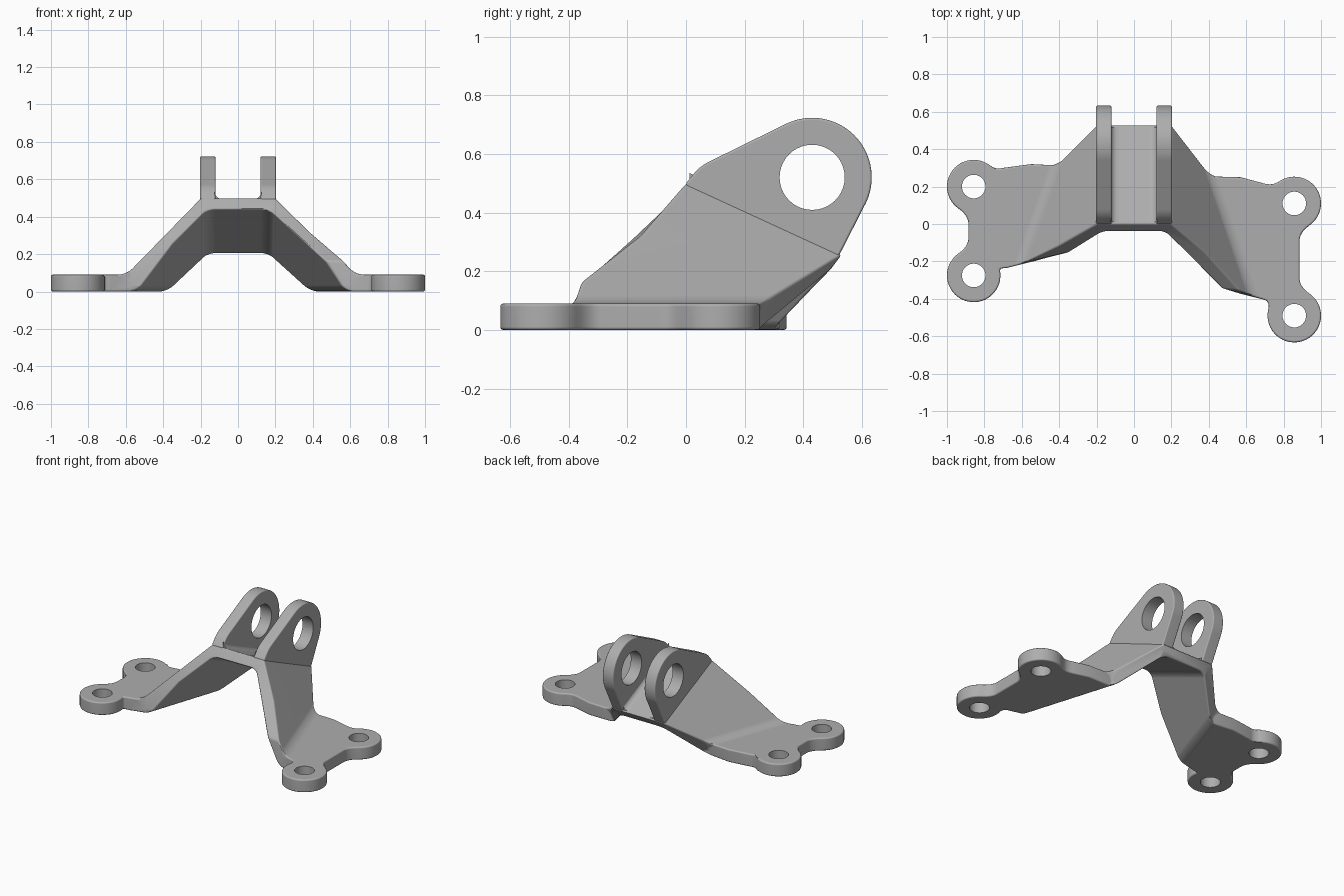
import bpy, bmesh
from math import radians, cos, sin, pi
from mathutils import Vector, Matrix

if "Cube" in bpy.data.objects:
    bpy.data.objects.remove(bpy.data.objects["Cube"], do_unlink=True)

# One bare metal colour
metal = bpy.data.materials.new("grey metal")
metal.use_nodes = True
grey = (0.42, 0.42, 0.42, 1)
metal.diffuse_color = grey
metal.node_tree.nodes["Principled BSDF"].inputs["Base Color"].default_value = grey

FOOT = 0.09     # foot thickness
SLOPE = 0.46    # fall of the bridge towards the back
EAR = 0.143     # ear radius


def arc(c, r, a, b, n=24):
    angles = [radians(a + (b - a) * i / n) for i in range(n + 1)]
    return [(c[0] + r * cos(t), c[1] + r * sin(t)) for t in angles]


def soft(a, b, c, n=6):
    """Rounded corner from a to c around b."""
    ts = [i / n for i in range(n + 1)]
    return [tuple((1 - t) ** 2 * p + 2 * t * (1 - t) * q + t * t * r
                  for p, q, r in zip(a, b, c)) for t in ts]


def clean(points):
    out = []
    for p in points:
        if not out or (Vector(p) - Vector(out[-1])).length > 0.004:
            out.append(p)
    return out


def make_object(name, bm):
    bmesh.ops.recalc_face_normals(bm, faces=bm.faces)
    mesh = bpy.data.meshes.new(name)
    bm.to_mesh(mesh)
    bm.free()
    mesh.materials.append(metal)
    ob = bpy.data.objects.new(name, mesh)
    bpy.context.collection.objects.link(ob)
    return ob


def finish(ob, width, holes=()):
    """Round the rims, drill the holes and shade smoothly."""
    bpy.ops.object.select_all(action='DESELECT')
    bpy.context.view_layer.objects.active = ob
    ob.select_set(True)
    if width:
        bev = ob.modifiers.new("rim", 'BEVEL')
        bev.width = width
        bev.segments = 3
        bev.limit_method = 'ANGLE'
        bev.angle_limit = radians(35)
        bev.use_clamp_overlap = False
        bpy.ops.object.modifier_apply(modifier="rim")
    for place, radius, axis in holes:
        bm = bmesh.new()
        bmesh.ops.create_cone(bm, cap_ends=True, segments=40, radius1=radius,
                              radius2=radius, depth=0.5)
        turn = Matrix.Rotation(pi / 2, 4, 'Y') if axis == 'X' else Matrix()
        bmesh.ops.transform(bm, matrix=Matrix.Translation(place) @ turn, verts=bm.verts)
        cutter = make_object("hole_cutter", bm)
        cutter.hide_render = True
        cut = ob.modifiers.new("hole", 'BOOLEAN')
        cut.operation = 'DIFFERENCE'
        cut.solver = 'EXACT'
        cut.object = cutter
        bpy.ops.object.modifier_apply(modifier="hole")
        bpy.data.objects.remove(cutter, do_unlink=True)
    bpy.ops.object.shade_smooth_by_angle(angle=radians(36))
    ob.modifiers.new("flat_faces", 'WEIGHTED_NORMAL').keep_sharp = True


def prism(name, section, place, depth):
    """Extrude a 2D section: place(u, v, w) gives the point, w from depth."""
    bm = bmesh.new()
    rings = [[bm.verts.new(place(u, v, w)) for u, v in section] for w in depth]
    for ring in rings:
        bm.faces.new(ring)
    for i in range(len(section)):
        j = i - 1
        bm.faces.new((rings[0][j], rings[0][i], rings[1][i], rings[1][j]))
    return make_object(name, bm)


# ---- Sloped bridge, two legs and two feet as one plate ----
# Each side: fall of the leg, ears, front edge (top, bottom), back crease, foot outline
sides = {
    1: dict(
        k=1.37, ears=((0.857, 0.11), (0.857, -0.49)),
        front=[((0.38, -0.15), (0.315, -0.19)), ((0.565, -0.355), (0.47, -0.345))],
        front_crease=((0.63, -0.385), (0.575, -0.375)),
        back_crease=((0.41, 0.255), (0.385, 0.25)),
        start=[(0.57, 0.25)] + soft((0.69, 0.218), (0.735, 0.205), (0.762, 0.221)),
        end=soft((0.719, -0.453), (0.727, -0.412), (0.69, -0.403))),
    -1: dict(
        k=1.29, ears=((0.857, 0.2), (0.857, -0.275)),
        front=[((0.41, -0.12), (0.35, -0.155))],
        front_crease=((0.60, -0.215), (0.54, -0.2)),
        back_crease=((0.41, 0.315), (0.375, 0.3)),
        start=[(0.55, 0.32)] + soft((0.70, 0.3), (0.735, 0.288), (0.771, 0.314)),
        end=soft((0.718, -0.245), (0.715, -0.236), (0.68, -0.235))),
}

bm = bmesh.new()
corners, creases, holes = {}, [], []
for s, d in sides.items():
    def vert(p, z):
        return bm.verts.new((s * p[0], p[1], z))

    def top_z(p):
        return 0.5 - SLOPE * p[1] - d["k"] * (p[0] - 0.2)

    def low_z(p):
        return 0.44 - SLOPE * (p[1] + 0.04) - d["k"] * (p[0] - 0.165)

    def pair(t, b):
        return vert(t, top_z(t)), vert(b, low_z(b))

    def foot_pair(t, b):
        return vert(t, FOOT), vert(b, 0)

    # Leg
    front = [pair((0.2, 0), (0.165, -0.04))] + [pair(*p) for p in d["front"]]
    front.append(foot_pair(*d["front_crease"]))
    back = [pair((0.2, 0.53), (0.16, 0.49)), foot_pair(*d["back_crease"])]
    for level in (0, 1):
        bm.faces.new([p[level] for p in front] + [p[level] for p in back[::-1]])
    for edge in (front, back):
        for a, b in zip(edge, edge[1:]):
            bm.faces.new((a[0], b[0], b[1], a[1]))

    # Foot outline with two round ears and hollow corners
    (ax, ay), (bx, by) = d["ears"]
    a_arc = arc((ax, ay), EAR, 129, -55)
    b_arc = arc((bx, by), EAR, 55, -193, 32)
    outline = d["start"] + a_arc
    outline += soft(a_arc[-1], (0.885, ay - 0.155), (0.885, ay - 0.2))
    outline += soft((0.885, by + 0.2), (0.885, by + 0.155), b_arc[0])
    outline += b_arc + d["end"]
    ring = [back[-1]] + [foot_pair(p, p) for p in clean(outline)] + [front[-1]]
    for level in (0, 1):
        bm.faces.new([p[level] for p in ring])
        creases.append((back[-1][level], front[-1][level]))
    for a, b in zip(ring, ring[1:]):
        bm.faces.new((a[0], b[0], b[1], a[1]))
    creases.append((front[0][1], back[0][1]))
    corners[s] = (front[0], back[0])
    holes += [((s * x, y, 0), 0.063, 'Z') for x, y in d["ears"]]

# Middle of the bridge
(rf, rb), (lf, lb) = corners[1], corners[-1]
for level in (0, 1):
    bm.faces.new((rf[level], rb[level], lb[level], lf[level]))
for r, l in ((rf, lf), (rb, lb)):
    bm.faces.new((r[0], r[1], l[1], l[0]))
bmesh.ops.recalc_face_normals(bm, faces=bm.faces)

# Wide rounding along the bends
bends = [bm.edges.get(pair_) for pair_ in creases]
bmesh.ops.bevel(bm, geom=bends, offset=0.04, offset_type='OFFSET', segments=5,
                profile=0.5, affect='EDGES', clamp_overlap=True)
finish(make_object("bracket_body", bm), 0.01, holes)

# ---- Two upright lugs with pin holes ----
PIN = (0.43, 0.52)
profile = clean([(0.0, 0.46), (0.0, 0.5)]
                + soft((0.03, 0.536), (0.05, 0.56), (0.08, 0.574))
                + arc(PIN, 0.203, 116, -25, 30) + [(0.525, 0.26), (0.505, 0.225)])
for s, side in ((1, "left"), (-1, "right")):
    lug = prism(side + "_lug", profile, lambda y, z, x: (s * x, y, z), (0.12, 0.203))
    finish(lug, 0.008, [((s * 0.16, *PIN), 0.111, 'X')])

    # Hollow fillet between lug and bridge
    hollow = [(0.125, -0.012)] + soft((0.125, 0.04), (0.12, 0.0), (0.08, 0.0))
    hollow.append((0.08, -0.012))
    fillet = prism(side + "_lug_fillet", hollow,
                   lambda x, h, y: (s * x, y, 0.5 - SLOPE * y + h), (0.012, 0.518))
    finish(fillet, 0)
